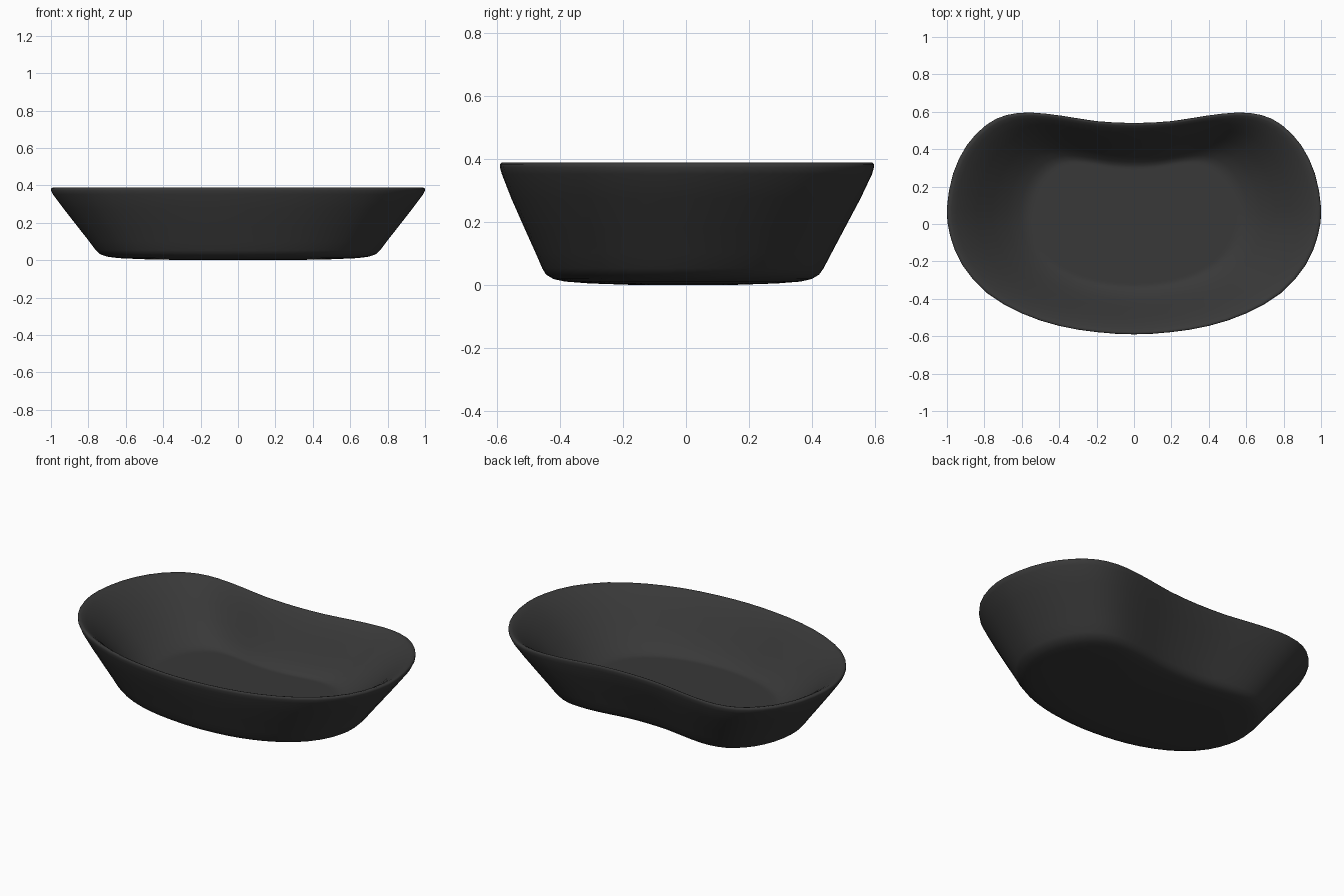
import bpy
import bmesh
from mathutils import Vector

cube = bpy.data.objects.get("Cube")
if cube:
    bpy.data.objects.remove(cube, do_unlink=True)

# Dark grey material
mat = bpy.data.materials.new("dark_grey")
mat.use_nodes = True
colour = (0.04, 0.04, 0.04, 1)
mat.diffuse_color = colour
mat.node_tree.nodes["Principled BSDF"].inputs["Base Color"].default_value = colour

# Left half of the kidney-shaped rim, from front middle to back middle
half = [(0, -.59), (.2, -.578), (.4, -.545), (.6, -.478), (.785, -.37),
        (.918, -.22), (.984, -.06), (1, .09), (.967, .27), (.895, .42),
        (.79, .53), (.68, .583), (.55, .596), (.38, .578), (.2, .55), (0, .54)]
control = [Vector(p) for p in half + [(-x, y) for x, y in half[-2:0:-1]]]


def smooth_loop(points, steps):
    """Closed Catmull-Rom curve through the points."""
    result = []
    n = len(points)
    for i in range(n):
        a, b, c, d = (points[(i + k) % n] for k in (-1, 0, 1, 2))
        for s in range(steps):
            t = s / steps
            result.append(b + (c - a) * t / 2 + (a * 2 - b * 5 + c * 4 - d) * t ** 2 / 2
                          + (b * 3 - a - c * 3 + d) * t ** 3 / 2)
    return result


outline = smooth_loop(control, 2)

# Wall section: x scale, y scale, y shift, height; outside base up, over the lip, down to the floor
section = [
    (.25, .25, -.01, 0), (.5, .5, -.01, .005), (.64, .63, -.012, .011),
    (.70, .69, -.013, .019), (.74, .73, -.013, .033), (.76, .752, -.012, .053),
    (.795, .79, -.01, .1), (.858, .856, -.007, .18), (.932, .934, -.003, .275),
    (.99, .99, 0, .352), (1, 1, 0, .373), (.999, .999, 0, .383), (.992, .991, 0, .388),
    (.975, .973, 0, .384), (.95, .945, 0, .37), (.9, .893, 0, .335),
    (.84, .832, 0, .285), (.76, .755, 0, .214), (.68, .68, 0, .149), (.61, .615, 0, .106),
    (.575, .58, 0, .093), (.55, .556, 0, .09), (.53, .535, 0, .09), (.25, .25, 0, .09),
]

bm = bmesh.new()
rings = [[bm.verts.new((p.x * sx, p.y * sy + dy, z)) for p in outline]
         for sx, sy, dy, z in section]
n = len(outline)
for low, high in zip(rings, rings[1:]):
    for i in range(n):
        j = (i + 1) % n
        bm.faces.new((low[i], low[j], high[j], high[i]))

# Close the underside and the basin floor
bm.faces.new(rings[0][::-1])
bm.faces.new(rings[-1])
bmesh.ops.recalc_face_normals(bm, faces=bm.faces)

mesh = bpy.data.meshes.new("basin")
bm.to_mesh(mesh)
bm.free()
mesh.materials.append(mat)
basin = bpy.data.objects.new("basin", mesh)
bpy.context.collection.objects.link(basin)
mesh.shade_smooth()
